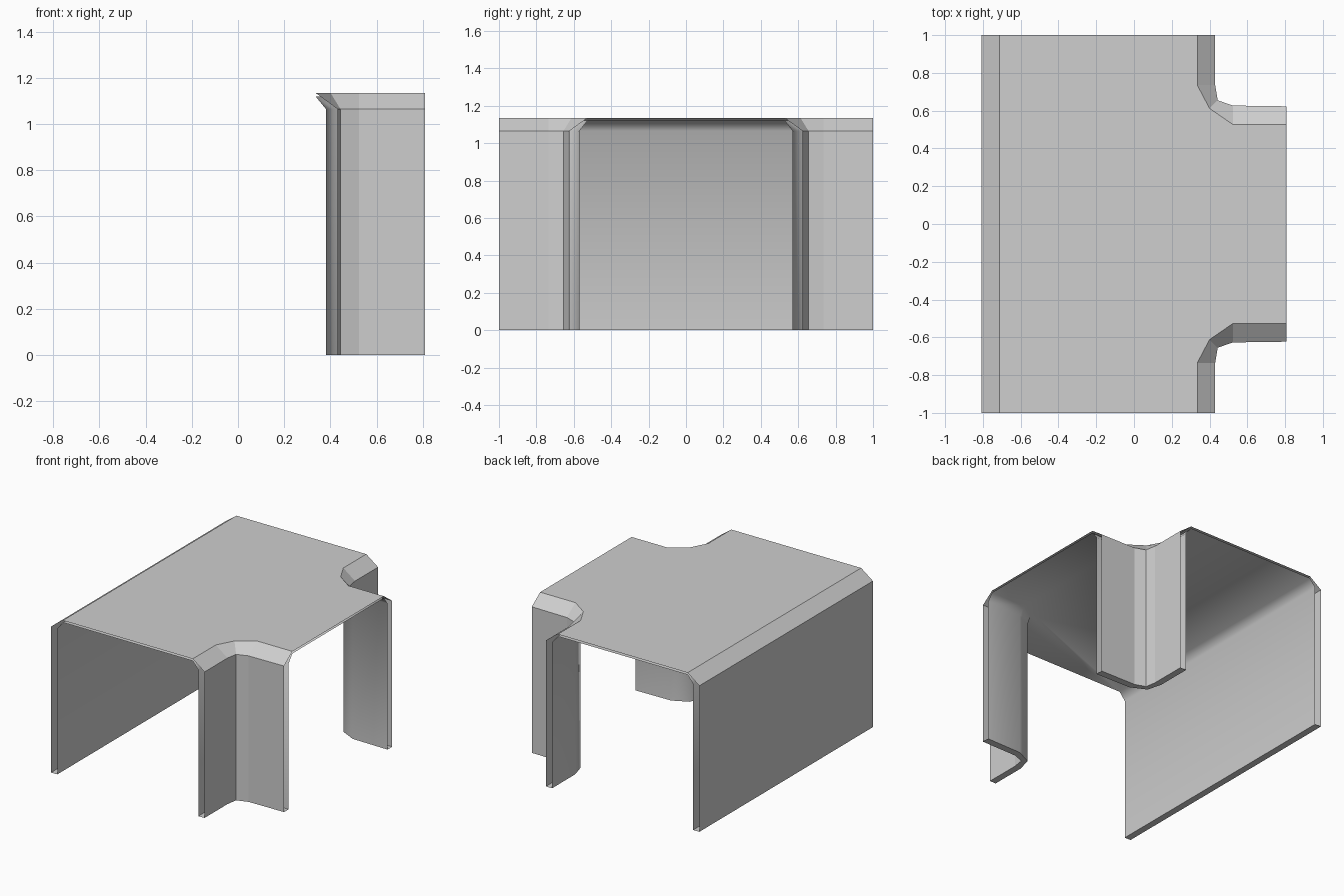
import bpy
import bmesh

cube = bpy.data.objects.get("Cube")
if cube:
    bpy.data.objects.remove(cube, do_unlink=True)

grey = bpy.data.materials.new("light_grey")
grey.use_nodes = True
colour = (0.62, 0.62, 0.62, 1)
grey.diffuse_color = colour
grey.node_tree.nodes["Principled BSDF"].inputs["Base Color"].default_value = colour

SHOULDER, ROOF_OUT, ROOF_IN = 1.065, 1.135, 1.12

# Plan paths round one corner of the junction, from the main end to the branch end
outer_corner = [(0.43, 1), (0.43, 0.735), (0.443, 0.655), (0.523, 0.627), (0.808, 0.623)]
inner_corner = [(0.38, 1), (0.38, 0.735), (0.41, 0.63), (0.523, 0.575), (0.808, 0.57)]
roof_corner = [(0.335, 1), (0.335, 0.735), (0.40, 0.612), (0.523, 0.527), (0.808, 0.527)]

# Plan paths along the straight wall
outer_side = [(-0.808, -1), (-0.808, 1)]
inner_side = [(-0.758, -1), (-0.758, 1)]
roof_side = [(-0.713, -1), (-0.713, 1)]


def mirror(path):
    """Reflect a path front to back, keeping its winding."""
    return [(x, -y) for x, y in reversed(path)]


def strip(bm, low, z_low, high, z_high):
    """Join two matching plan paths with a row of quads."""
    a = [bm.verts.new((x, y, z_low)) for x, y in low]
    b = [bm.verts.new((x, y, z_high)) for x, y in high]
    for i in range(len(a) - 1):
        bm.faces.new((a[i], b[i], b[i + 1], a[i + 1]))


def finish(name, bm, flip, smooth):
    bmesh.ops.remove_doubles(bm, verts=bm.verts, dist=0.0005)
    bm.normal_update()
    if flip:
        bmesh.ops.reverse_faces(bm, faces=bm.faces)
    for face in bm.faces:
        face.smooth = smooth
    mesh = bpy.data.meshes.new(name)
    bm.to_mesh(mesh)
    bm.free()
    mesh.materials.append(grey)
    obj = bpy.data.objects.new(name, mesh)
    bpy.context.collection.objects.link(obj)


def skin(name, side, corner, roof_z, flip, smooth):
    """Walls, sloping shoulders and flat roof of one skin of the tunnel."""
    bm = bmesh.new()
    walls = [(side, roof_side), (corner, roof_corner),
             (mirror(corner), mirror(roof_corner))]
    for wall, roof in walls:
        strip(bm, wall, 0, wall, SHOULDER)
        strip(bm, wall, SHOULDER, roof, roof_z)
    outline = roof_side + roof_corner + mirror(roof_corner)
    bm.faces.new([bm.verts.new((x, y, roof_z)) for x, y in reversed(outline)])
    finish(name, bm, flip, smooth)


skin("outer_shell", outer_side, outer_corner, ROOF_OUT, False, False)
skin("inner_lining", inner_side, inner_corner, ROOF_IN, True, True)

# Bottom rims close the gap between the skins; the tunnel ends stay open
rims = bmesh.new()
for outer, inner in [(outer_side, inner_side), (outer_corner, inner_corner),
                     (mirror(outer_corner), mirror(inner_corner))]:
    strip(rims, inner, 0, outer, 0)
for face in rims.faces:
    face.normal_update()
    if face.normal.z > 0:
        face.normal_flip()
finish("bottom_rims", rims, False, False)
